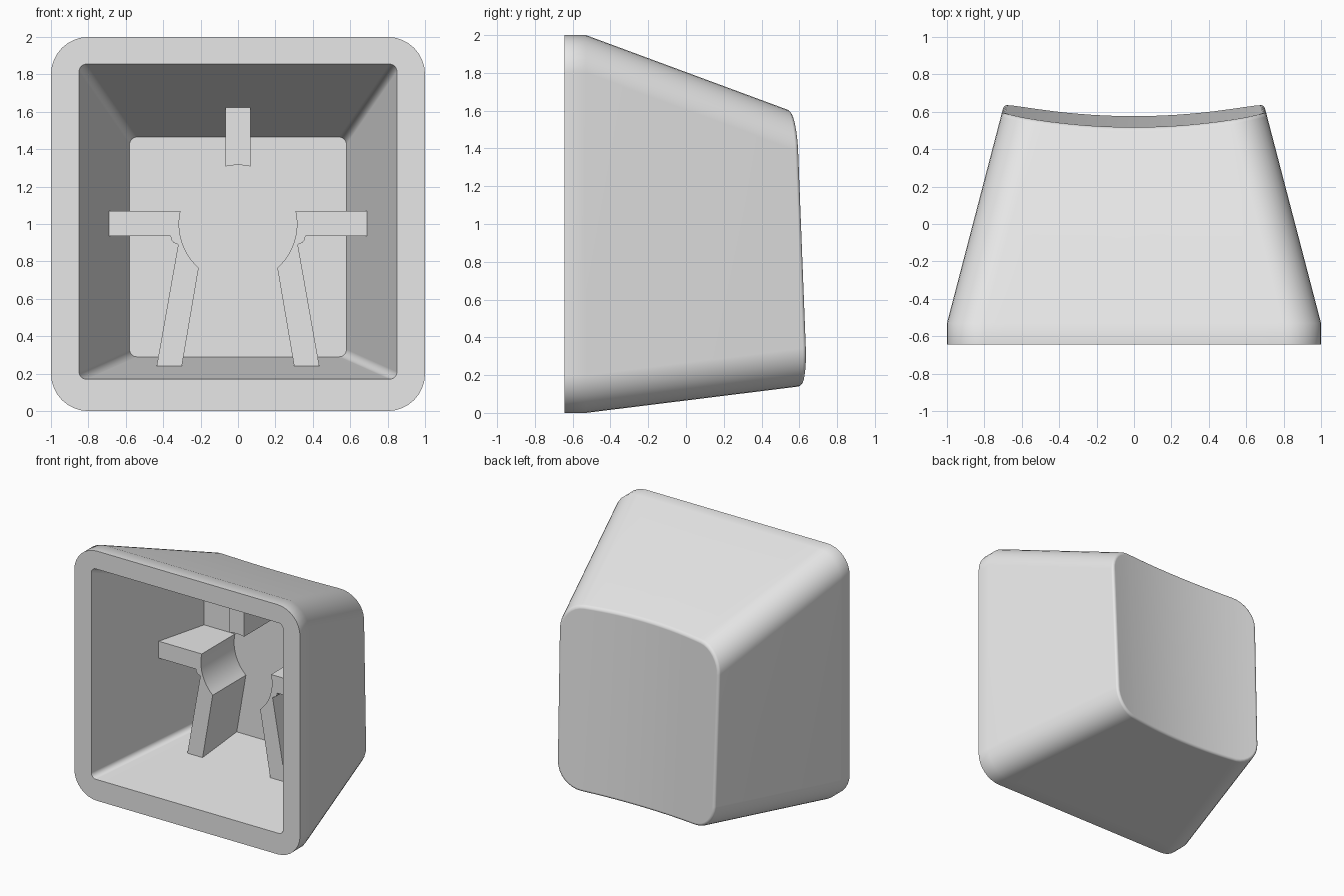
import bpy, bmesh
from math import sin, cos, pi

cube = bpy.data.objects.get("Cube")
if cube:
    bpy.data.objects.remove(cube)

grey = bpy.data.materials.new("plain grey")
grey.use_nodes = True
grey.diffuse_color = (0.8, 0.8, 0.8, 1)
grey.node_tree.nodes["Principled BSDF"].inputs["Base Color"].default_value = (0.8, 0.8, 0.8, 1)

FRONT, SKIRT, INNER_BACK = -0.643, -0.53, 0.40
FILLET = 0.02
CORNER, SPAN = 8, 14

# Rounded-rectangle parameters: position along the straight edge, and angle
top = [(1, pi / 2 * k / CORNER) for k in range(CORNER + 1)]
top += [(1 - 2 * k / SPAN, pi / 2) for k in range(1, SPAN)]
top += [(-1, pi / 2 + pi / 2 * k / CORNER) for k in range(CORNER + 1)]
PARAMS = top + [(-s, a + pi) for s, a in top]
HALF = len(top)


def rounded_point(param, index, w, z0, z1, r):
    s, a = param
    base = z1 - r if index < HALF else z0 + r
    return s * (w - r) + r * cos(a), base + r * sin(a)


def section(y, w, z0, z1, r):
    result = []
    for i, p in enumerate(PARAMS):
        x, z = rounded_point(p, i, w, z0, z1, r)
        result.append((x, y, z))
    return result


def dish_section(inset, drop):
    """Outer taper cut by the concave back surface."""
    result = []
    for i, p in enumerate(PARAMS):
        y = 0.58
        for _ in range(8):
            d = y - SKIRT
            x, z = rounded_point(p, i, 1 - 0.261 * d - inset, 0.124 * d + inset,
                                 2 - 0.37 * d - inset, 0.2 - inset)
            y = 0.583 - 0.041 * z + 0.143 * x * x - drop
        result.append((x, y, z))
    return result


def finish(bm, name, smooth):
    bmesh.ops.recalc_face_normals(bm, faces=bm.faces[:])
    mesh = bpy.data.meshes.new(name)
    bm.to_mesh(mesh)
    bm.free()
    mesh.materials.append(grey)
    obj = bpy.data.objects.new(name, mesh)
    bpy.context.collection.objects.link(obj)
    if smooth:
        bpy.ops.object.select_all(action="DESELECT")
        obj.select_set(True)
        bpy.context.view_layer.objects.active = obj
        bpy.ops.object.shade_smooth_by_angle(angle=pi / 6)
        weighted = obj.modifiers.new("weighted normals", "WEIGHTED_NORMAL")
        weighted.keep_sharp = True
    return obj


# Hollow shell: inner back, opening, front rim, skirt, taper and filleted dish
rings = [section(INNER_BACK, 0.58, 0.29, 1.465, 0.04),
         section(FRONT, 0.85, 0.17, 1.855, 0.04),
         section(FRONT, 1, 0, 2, 0.2),
         section(SKIRT, 1, 0, 2, 0.2)]
for k in range(5):
    a = pi / 2 * k / 4
    rings.append(dish_section(FILLET * (1 - cos(a)), FILLET * (1 - sin(a))))

bm = bmesh.new()
loops = [[bm.verts.new(c) for c in ring] for ring in rings]
count = len(PARAMS)
for la, lb in zip(loops, loops[1:]):
    for i in range(count):
        j = (i + 1) % count
        bm.faces.new((la[i], la[j], lb[j], lb[i]))
for cap in (loops[0], loops[-1]):
    for i in range(HALF - 1):
        bm.faces.new((cap[i], cap[i + 1], cap[count - 2 - i], cap[count - 1 - i]))
finish(bm, "shell", True)


# Inner ribs: flat profiles extruded towards the back wall
def rib(name, profile):
    bm = bmesh.new()
    face = bm.faces.new([bm.verts.new((x, -0.02, z)) for x, z in profile])
    extruded = bmesh.ops.extrude_face_region(bm, geom=[face])["geom"]
    moved = [v for v in extruded if isinstance(v, bmesh.types.BMVert)]
    bmesh.ops.translate(bm, verts=moved, vec=(0, 0.45, 0))
    finish(bm, name, True)


def socket_arc(start, end, steps):
    """Round socket edge shared by all ribs."""
    angles = [start + (end - start) * k / steps for k in range(steps + 1)]
    return [(0.315 * cos(a), 1 + 0.315 * sin(a)) for a in angles]


side = [(0.70, 0.935), (0.70, 1.07)] + socket_arc(0.224, -0.84, 12)
side += [(0.30, 0.24), (0.435, 0.24), (0.32, 0.89), (0.345, 0.9), (0.358, 0.918), (0.36, 0.935)]
rib("left_rib", side)
rib("right_rib", [(-x, z) for x, z in side])
rib("upper_rib", [(-0.067, 1.625), (0.067, 1.625)] + socket_arc(1.356, 1.785, 6))
